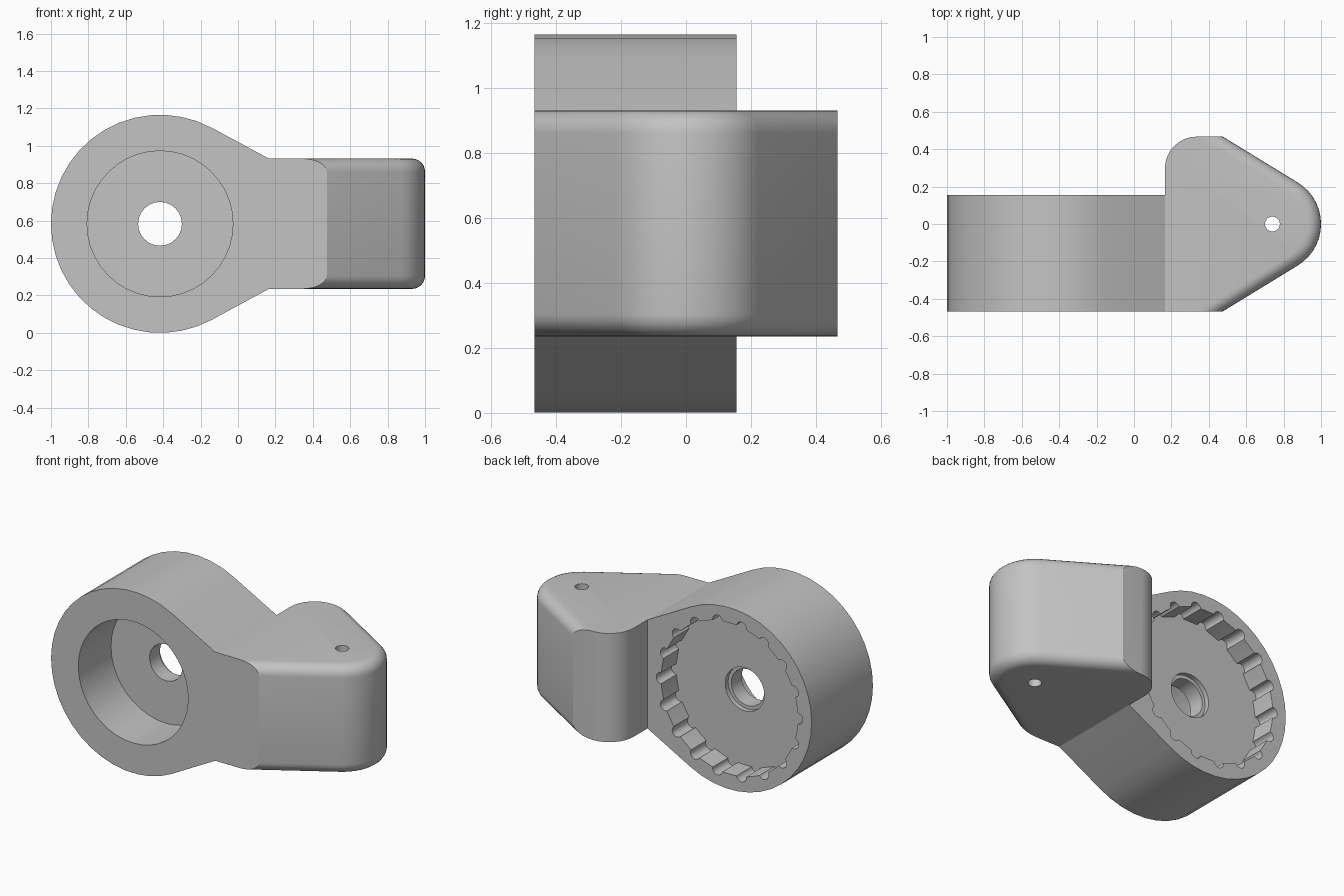
import bpy, bmesh, math

if "Cube" in bpy.data.objects:
    bpy.data.objects.remove(bpy.data.objects["Cube"], do_unlink=True)

HUB_X, HUB_Z, HUB_R = -0.417, 0.583, 0.583
FRONT, HUB_BACK, ARM_BACK = -0.467, 0.155, 0.467
JOIN_X, LOW, HIGH = 0.165, 0.235, 0.932
TIP_X, TIP_R, CORNER_X = 0.74, 0.26, 0.475


def arc(cx, cy, r, start, end, steps):
    """Points on an arc, angles in degrees."""
    angles = [math.radians(start + (end - start) * i / steps) for i in range(steps + 1)]
    return [(cx + r * math.cos(a), cy + r * math.sin(a)) for a in angles]


def circle(cx, cy, r, steps):
    return arc(cx, cy, r, 0, 360, steps)[:-1]


def add_prism(bm, outline, start, end, axis):
    """Extrude a closed outline along y or z."""
    def place(p, w):
        return (p[0], w, p[1]) if axis == "y" else (p[0], p[1], w)
    a = [bm.verts.new(place(p, start)) for p in outline]
    b = [bm.verts.new(place(p, end)) for p in outline]
    bm.faces.new(a)
    bm.faces.new(b)
    for i in range(len(a)):
        j = (i + 1) % len(a)
        bm.faces.new((a[i], a[j], b[j], b[i]))


def make_object(bm, name):
    bmesh.ops.recalc_face_normals(bm, faces=bm.faces)
    mesh = bpy.data.meshes.new(name)
    bm.to_mesh(mesh)
    bm.free()
    obj = bpy.data.objects.new(name, mesh)
    bpy.context.scene.collection.objects.link(obj)
    return obj


def tangent_angle(dx, dy, r):
    return math.degrees(math.acos(r / math.hypot(dx, dy)))


body = bmesh.new()

# Round hub that tapers along tangents into the arm
dx, dz = JOIN_X - HUB_X, HIGH - HUB_Z
hub_angle = math.degrees(math.atan2(dz, dx)) + tangent_angle(dx, dz, HUB_R)
hub = arc(HUB_X, HUB_Z, HUB_R, hub_angle, 360 - hub_angle, 28)
add_prism(body, hub + [(JOIN_X, LOW), (JOIN_X, HIGH)], FRONT, HUB_BACK, "y")

# Wedge-shaped arm with a rounded tip and one rounded back corner
dx = CORNER_X - TIP_X
tip_angle = math.degrees(math.atan2(ARM_BACK, dx)) - tangent_angle(dx, ARM_BACK, TIP_R)
arm = [(JOIN_X, FRONT), (CORNER_X, FRONT)]
arm += arc(TIP_X, 0, TIP_R, -tip_angle, tip_angle, 14)
arm += [(CORNER_X, ARM_BACK)]
arm += arc(JOIN_X + 0.17, ARM_BACK - 0.17, 0.17, 90, 180, 8)
arm += [(JOIN_X, HUB_BACK)]
add_prism(body, arm, LOW, HIGH, "z")

# Open the two touching ends and weld them into one shell
inner = [f for f in body.faces if all(
    abs(v.co.x - JOIN_X) < 0.001 and v.co.y < HUB_BACK + 0.001 for v in f.verts)]
bmesh.ops.delete(body, geom=inner, context="FACES")
bmesh.ops.remove_doubles(body, verts=body.verts, dist=0.0005)
bmesh.ops.recalc_face_normals(body, faces=body.faces)

# Fillet the upper and lower edges of the wedge
rim = [e for e in body.edges
       if all(v.co.x > CORNER_X - 0.001 for v in e.verts)
       and abs(e.verts[0].co.z - e.verts[1].co.z) < 0.001]
bmesh.ops.bevel(body, geom=rim, offset=0.07, segments=6, profile=0.5, affect="EDGES")
bracket = make_object(body, "bracket_body")

# Outline of the back recess, with scalloped grooves around its wall
recess, wall_r, grooves = [], 0.485, 18
for i in range(grooves):
    deg = 360 * i / grooves
    a = math.radians(deg)
    recess += arc(HUB_X + wall_r * math.cos(a), HUB_Z + wall_r * math.sin(a),
                  0.035, deg - 90, deg + 90, 10)
    recess += arc(HUB_X, HUB_Z, wall_r, deg + 8, deg + 12, 1)

# Cut the front bore, back recess, axle hole with its step, and pin hole
cuts = [
    ("front_bore", circle(HUB_X, HUB_Z, 0.39, 40), FRONT - 0.1, -0.135, "y"),
    ("back_recess", recess, 0.0, HUB_BACK + 0.1, "y"),
    ("axle_hole", circle(HUB_X, HUB_Z, 0.117, 24), -0.3, 0.1, "y"),
    ("axle_step", circle(HUB_X, HUB_Z, 0.139, 24), -0.03, 0.1, "y"),
    ("pin_hole", circle(TIP_X, 0, 0.04, 20), LOW - 0.1, HIGH + 0.1, "z"),
]
cutters = []
for name, outline, start, end, axis in cuts:
    bm = bmesh.new()
    add_prism(bm, outline, start, end, axis)
    cutter = make_object(bm, name + "_cutter")
    cutter.hide_render = True
    mod = bracket.modifiers.new(name, "BOOLEAN")
    mod.operation, mod.solver, mod.object = "DIFFERENCE", "EXACT", cutter
    cutters.append(cutter)

# Bake the cuts and remove the cutters
bpy.context.view_layer.update()
graph = bpy.context.evaluated_depsgraph_get()
cut_mesh = bpy.data.meshes.new_from_object(bracket.evaluated_get(graph))
bracket.modifiers.clear()
bracket.data = cut_mesh
for cutter in cutters:
    bpy.data.objects.remove(cutter, do_unlink=True)

# Single grey finish
grey = bpy.data.materials.new("plain_grey")
grey.use_nodes = True
colour = (0.55, 0.55, 0.55, 1)
grey.diffuse_color = colour
grey.node_tree.nodes["Principled BSDF"].inputs["Base Color"].default_value = colour
bracket.data.materials.clear()
bracket.data.materials.append(grey)

bpy.ops.object.select_all(action="DESELECT")
bracket.select_set(True)
bpy.context.view_layer.objects.active = bracket
bpy.ops.object.shade_smooth_by_angle(angle=math.radians(22))
